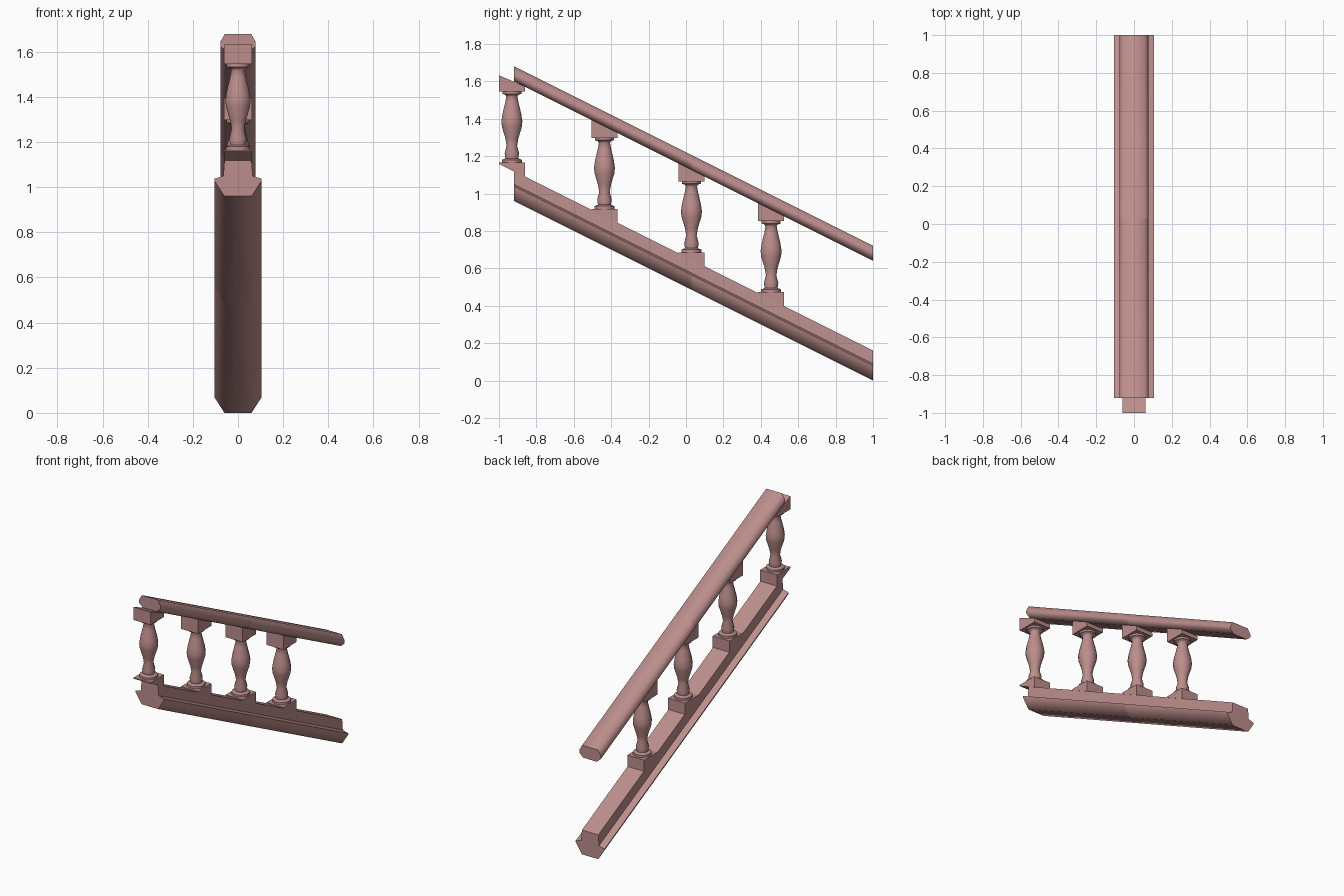
import bpy, bmesh, math

cube = bpy.data.objects.get("Cube")
if cube:
    bpy.data.objects.remove(cube, do_unlink=True)

mat = bpy.data.materials.new("dusty rose stone")
mat.use_nodes = True
COLOR = (0.50, 0.27, 0.26, 1)
mat.diffuse_color = COLOR
mat.node_tree.nodes["Principled BSDF"].inputs["Base Color"].default_value = COLOR

SLOPE = 0.5


def rise(y):
    """Height of the stair line above its foot at depth y."""
    return SLOPE * (1 - y)


def finish(name, bm, angle):
    bmesh.ops.recalc_face_normals(bm, faces=bm.faces)
    me = bpy.data.meshes.new(name)
    bm.to_mesh(me)
    bm.free()
    me.materials.append(mat)
    ob = bpy.data.objects.new(name, me)
    bpy.context.collection.objects.link(ob)
    bpy.ops.object.select_all(action='DESELECT')
    ob.select_set(True)
    bpy.context.view_layer.objects.active = ob
    if angle:
        bpy.ops.object.shade_smooth_by_angle(angle=math.radians(angle))
    return ob


def rail(name, half, base, y0, y1):
    """Sloping rail with plumb-cut ends; half is the profile from bottom to top."""
    bm = bmesh.new()
    outline = half + [(-x, z) for x, z in reversed(half)]
    rings = [[bm.verts.new((x, y, base + z + rise(y))) for x, z in outline] for y in (y0, y1)]
    n = len(outline)
    for i in range(n):
        j = (i + 1) % n
        bm.faces.new((rings[0][i], rings[0][j], rings[1][j], rings[1][i]))
    for ring in rings:
        bm.faces.new(ring)
    finish(name, bm, 60)


def block(name, y, bottom, top):
    """Square block whose bottom and top heights are functions of depth."""
    bm = bmesh.new()
    bmesh.ops.create_cube(bm, size=1)
    for v in bm.verts:
        py = y + v.co.y * 0.138
        v.co = (v.co.x * 0.124, py, top(py) if v.co.z > 0 else bottom(py))
    finish(name, bm, 0)


def turned(name, profile, y, z, sides=12):
    """Lathe a radius/height profile about a vertical axis."""
    bm = bmesh.new()
    rings = []
    for r, h in profile:
        rings.append([bm.verts.new((r * math.cos(a), y + r * math.sin(a), z + h))
                      for a in (math.tau * (k + 0.5) / sides for k in range(sides))])
    for lo, hi in zip(rings, rings[1:]):
        for k in range(sides):
            m = (k + 1) % sides
            bm.faces.new((lo[k], lo[m], hi[m], hi[k]))
    bm.faces.new(rings[0])
    bm.faces.new(rings[-1])
    finish(name, bm, 50)


# Rails, each in two lengths
LOWER = [(0.06, 0), (0.105, 0.07), (0.105, 0.078), (0.065, 0.09), (0.06, 0.16)]
UPPER = [(0.05, 0), (0.078, 0.025), (0.078, 0.045), (0.058, 0.08)]
for part, y0, y1 in (("upper", -0.92, 0.03), ("lower", 0.03, 1.0)):
    rail("bottom_rail_" + part, LOWER, 0.0, y0, y1)
    rail("handrail_" + part, UPPER, 0.64, y0, y1)

# Balusters with wedge blocks that follow the slope
SHAFT = [(0.056, 0), (0.056, 0.014), (0.036, 0.022), (0.040, 0.05), (0.029, 0.09),
         (0.036, 0.13), (0.055, 0.19), (0.058, 0.22), (0.052, 0.26), (0.037, 0.32),
         (0.031, 0.352), (0.036, 0.362), (0.052, 0.367), (0.052, 0.38)]
for i, y in enumerate((-0.931, -0.436, 0.029, 0.455), 1):
    foot = rise(y) + 0.2
    head = foot + 0.38
    block(f"foot_block_{i}", y, lambda p: rise(p) + 0.158, lambda p: foot)
    turned(f"baluster_{i}", SHAFT, y, foot)
    block(f"head_block_{i}", y, lambda p: head, lambda p: rise(p) + 0.642 - 0.01 * (p < -0.95))
